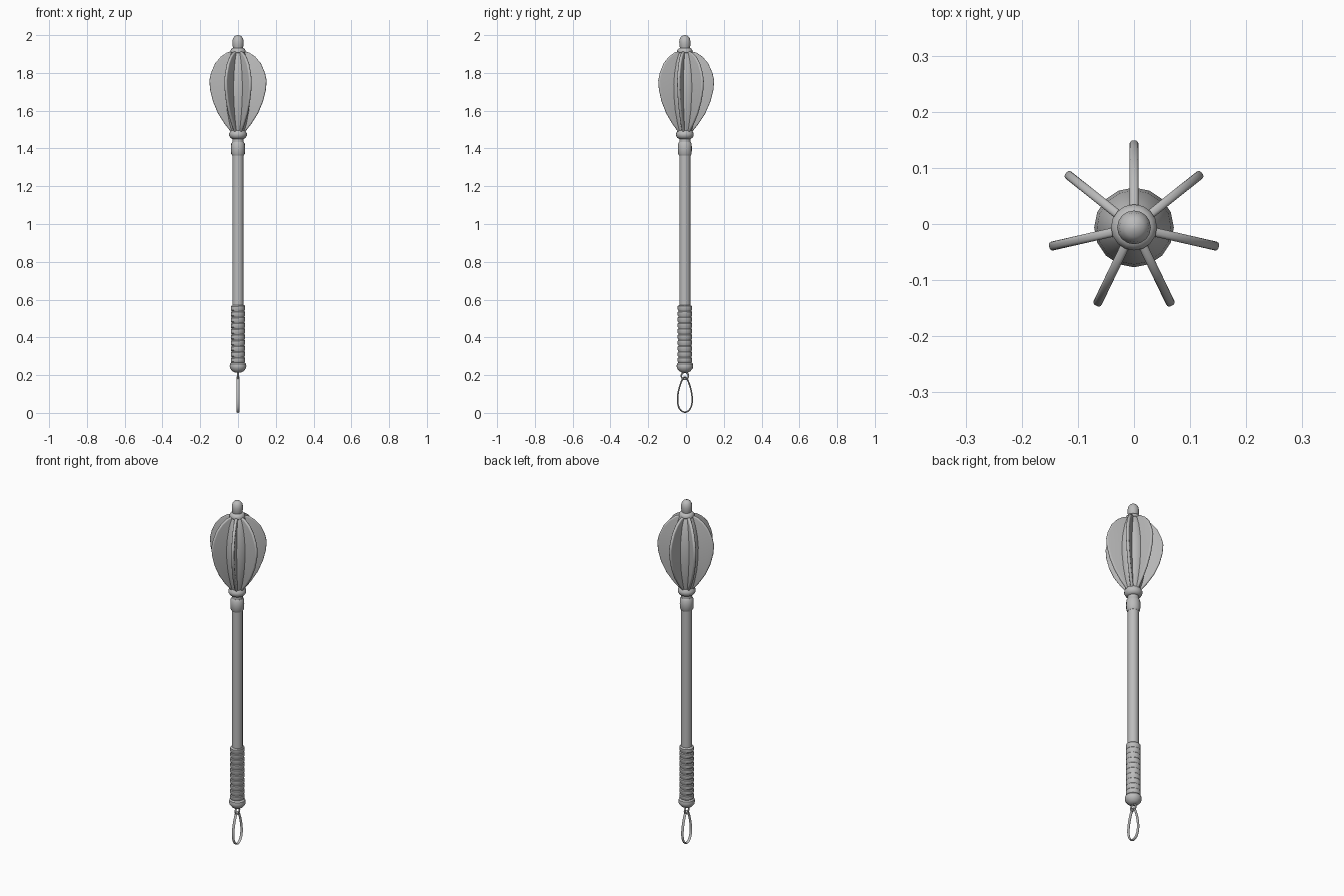
import bpy, bmesh, math
from mathutils import Matrix, Vector

if "Cube" in bpy.data.objects:
    bpy.data.objects.remove(bpy.data.objects["Cube"])

CY = -0.006          # the odd flange count puts the axis off centre
FLANGES = 7

steel = bpy.data.materials.new("grey steel")
steel.use_nodes = True
GREY = (0.5, 0.5, 0.5, 1)
steel.diffuse_color = GREY
steel.node_tree.nodes["Principled BSDF"].inputs["Base Color"].default_value = GREY


def finish(name, bm, angle=35):
    bmesh.ops.recalc_face_normals(bm, faces=bm.faces)
    mesh = bpy.data.meshes.new(name)
    bm.to_mesh(mesh)
    bm.free()
    mesh.materials.append(steel)
    obj = bpy.data.objects.new(name, mesh)
    obj.location.y = CY
    bpy.context.collection.objects.link(obj)
    bpy.ops.object.select_all(action='DESELECT')
    obj.select_set(True)
    bpy.context.view_layer.objects.active = obj
    bpy.ops.object.shade_smooth_by_angle(angle=math.radians(angle))
    return obj


def lathe(name, profile, sides=16, tilt=0):
    """Revolve (radius, height) points around z, closing both ends."""
    bm = bmesh.new()
    rings = []
    for i, (r, z) in enumerate(profile):
        slope = tilt if 0 < i < len(profile) - 1 else 0
        ring = []
        for k in range(sides):
            a = math.tau * k / sides
            ring.append(bm.verts.new((r * math.cos(a), r * math.sin(a), z + slope * r * math.cos(a))))
        rings.append(ring)
    for low, high in zip(rings, rings[1:]):
        for k in range(sides):
            n = (k + 1) % sides
            bm.faces.new((low[k], low[n], high[n], high[k]))
    bm.faces.new(rings[0])
    bm.faces.new(rings[-1])
    return finish(name, bm)


def closed_tube(name, path, half_x, half_n, sides=8):
    """Sweep an elliptical section along a closed path in the yz plane."""
    bm = bmesh.new()
    count = len(path)
    rings = []
    for i, (y, z) in enumerate(path):
        ahead, behind = Vector(path[(i + 1) % count]), Vector(path[i - 1])
        t = (ahead - behind).normalized()
        ring = []
        for k in range(sides):
            a = math.tau * k / sides
            s = half_n * math.sin(a)
            ring.append(bm.verts.new((half_x * math.cos(a), y - t.y * s, z + t.x * s)))
        rings.append(ring)
    for i in range(count):
        a, b = rings[i], rings[(i + 1) % count]
        for k in range(sides):
            n = (k + 1) % sides
            bm.faces.new((a[k], a[n], b[n], b[k]))
    return finish(name, bm, 60)


# Shaft and the collars along it
lathe("shaft", [(0.029, 0.25), (0.029, 1.46)])
lathe("shaft_ring", [(0.030, 1.362), (0.036, 1.372), (0.037, 1.40), (0.036, 1.425), (0.030, 1.435)])
lathe("head_collar", [(0.029, 1.45), (0.040, 1.456), (0.047, 1.468), (0.047, 1.480),
                      (0.040, 1.492), (0.034, 1.50)])

# Bulb-shaped core between the flanges
lathe("head_core", [(0.034, 1.48), (0.048, 1.53), (0.062, 1.60), (0.070, 1.68), (0.071, 1.74),
                    (0.066, 1.80), (0.055, 1.86), (0.042, 1.90), (0.034, 1.915)])

# Finial on top
lathe("top_collar", [(0.034, 1.90), (0.041, 1.908), (0.041, 1.918), (0.034, 1.928), (0.026, 1.932)])
lathe("finial", [(0.024, 1.925), (0.029, 1.945), (0.030, 1.965), (0.026, 1.984),
                 (0.017, 1.995), (0.004, 2.0)])

# Flanges: one rounded blade repeated around the axis
blade = [(0.02, 1.49), (0.040, 1.49), (0.072, 1.53), (0.108, 1.585), (0.136, 1.65), (0.151, 1.71),
         (0.155, 1.76), (0.146, 1.80), (0.124, 1.85), (0.094, 1.885), (0.060, 1.908), (0.02, 1.918)]
HALF = 0.008
for i in range(FLANGES):
    bm = bmesh.new()
    face = bm.faces.new([bm.verts.new((r, -HALF, z)) for r, z in blade])
    made = bmesh.ops.extrude_face_region(bm, geom=[face])["geom"]
    bmesh.ops.translate(bm, verts=[v for v in made if isinstance(v, bmesh.types.BMVert)],
                        vec=(0, 2 * HALF, 0))
    rim = [e for e in bm.edges if abs(e.verts[0].co.y - e.verts[1].co.y) < HALF
           and max(v.co.x for v in e.verts) > 0.03]
    bmesh.ops.bevel(bm, geom=rim, offset=0.006, segments=3, profile=0.5, affect='EDGES')
    turn = math.pi / 2 + math.tau * i / FLANGES
    bmesh.ops.rotate(bm, verts=bm.verts, cent=(0, 0, 0), matrix=Matrix.Rotation(turn, 3, 'Z'))
    finish(f"flange_{i + 1}", bm)

# Wrapped grip with slightly slanted grooves
WRAPS = 10
bottom, pitch = 0.265, 0.0305
grip = [(0.030, bottom)]
for i in range(WRAPS):
    z = bottom + i * pitch
    grip += [(0.0345, z + 0.002), (0.038, z + 0.007), (0.038, z + 0.025), (0.0345, z + 0.029)]
grip.append((0.030, bottom + WRAPS * pitch))
lathe("grip", grip, 20, 0.04)

# Pommel and wrist loop
lathe("pommel", [(0.016, 0.213), (0.030, 0.221), (0.042, 0.236), (0.044, 0.248),
                 (0.042, 0.260), (0.034, 0.268)])
eye = [(0.019 * math.cos(a), 0.196 + 0.019 * math.sin(a))
       for a in (math.tau * k / 20 for k in range(20))]
closed_tube("pommel_eye", eye, 0.005, 0.004)

# Teardrop loop, narrow at the top and round at the bottom
loop = []
for k in range(40):
    a = math.tau * k / 40
    width = 0.037 * math.sin(a) * (1 - 0.35 * math.cos(a))
    loop.append((width, 0.097 + 0.093 * math.cos(a)))
closed_tube("wrist_loop", loop, 0.008, 0.004)
